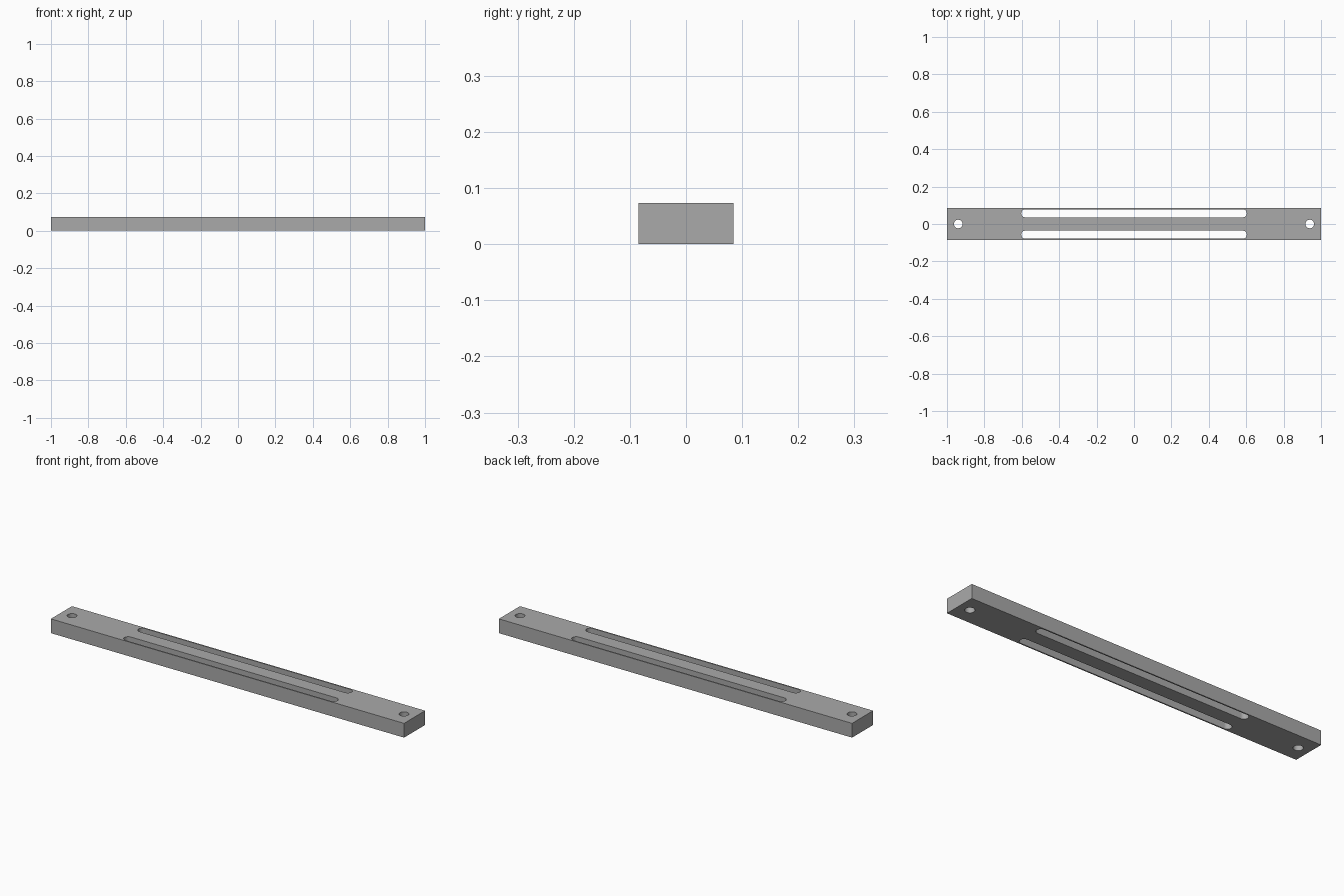
import bpy
import bmesh
from math import pi, cos, sin

LENGTH, WIDTH, HEIGHT = 2.0, 0.17, 0.073
HOLE_X, HOLE_R = 0.94, 0.023
SLOT_END, SLOT_Y, SLOT_R = 0.603, 0.057, 0.0215

cube = bpy.data.objects.get("Cube")
if cube:
    bpy.data.objects.remove(cube, do_unlink=True)

# Plain grey finish
grey = bpy.data.materials.new("grey")
grey.use_nodes = True
colour = (0.4, 0.4, 0.4, 1)
grey.diffuse_color = colour
grey.node_tree.nodes["Principled BSDF"].inputs["Base Color"].default_value = colour


def add_object(name, bm):
    mesh = bpy.data.meshes.new(name)
    bmesh.ops.recalc_face_normals(bm, faces=bm.faces)
    bm.to_mesh(mesh)
    bm.free()
    mesh.materials.append(grey)
    obj = bpy.data.objects.new(name, mesh)
    bpy.context.collection.objects.link(obj)
    return obj


def add_capsule(bm, x, y, radius, half_straight=0.0, steps=16):
    """Upright prism with round ends; a plain cylinder without a straight part."""
    points = []
    for side in (1, -1):
        for i in range(steps + (half_straight > 0)):
            a = pi * i / steps - side * pi / 2
            points.append((x + side * half_straight + radius * cos(a),
                           y + radius * sin(a), -HEIGHT))
    face = bm.faces.new([bm.verts.new(p) for p in points])
    top = bmesh.ops.extrude_face_region(bm, geom=[face])["geom"]
    verts = [v for v in top if isinstance(v, bmesh.types.BMVert)]
    bmesh.ops.translate(bm, verts=verts, vec=(0, 0, 3 * HEIGHT))


# Solid bar
bm = bmesh.new()
bmesh.ops.create_cube(bm, size=1)
bmesh.ops.scale(bm, verts=bm.verts, vec=(LENGTH, WIDTH, HEIGHT))
bmesh.ops.translate(bm, verts=bm.verts, vec=(0, 0, HEIGHT / 2))
bar = add_object("slotted_bar", bm)

# Two end holes and two long slots
bm = bmesh.new()
for side in (-1, 1):
    add_capsule(bm, side * HOLE_X, 0, HOLE_R)
    add_capsule(bm, 0, side * SLOT_Y, SLOT_R, SLOT_END - SLOT_R)
cutter = add_object("opening_cutter", bm)
cutter.hide_render = True

# Cut the openings through the bar
cut = bar.modifiers.new("openings", 'BOOLEAN')
cut.operation = 'DIFFERENCE'
cut.solver = 'EXACT'
cut.object = cutter
bpy.ops.object.select_all(action='DESELECT')
bar.select_set(True)
bpy.context.view_layer.objects.active = bar
bpy.ops.object.modifier_apply(modifier=cut.name)
bpy.data.objects.remove(cutter, do_unlink=True)
bpy.ops.object.shade_smooth_by_angle(angle=pi / 6)
